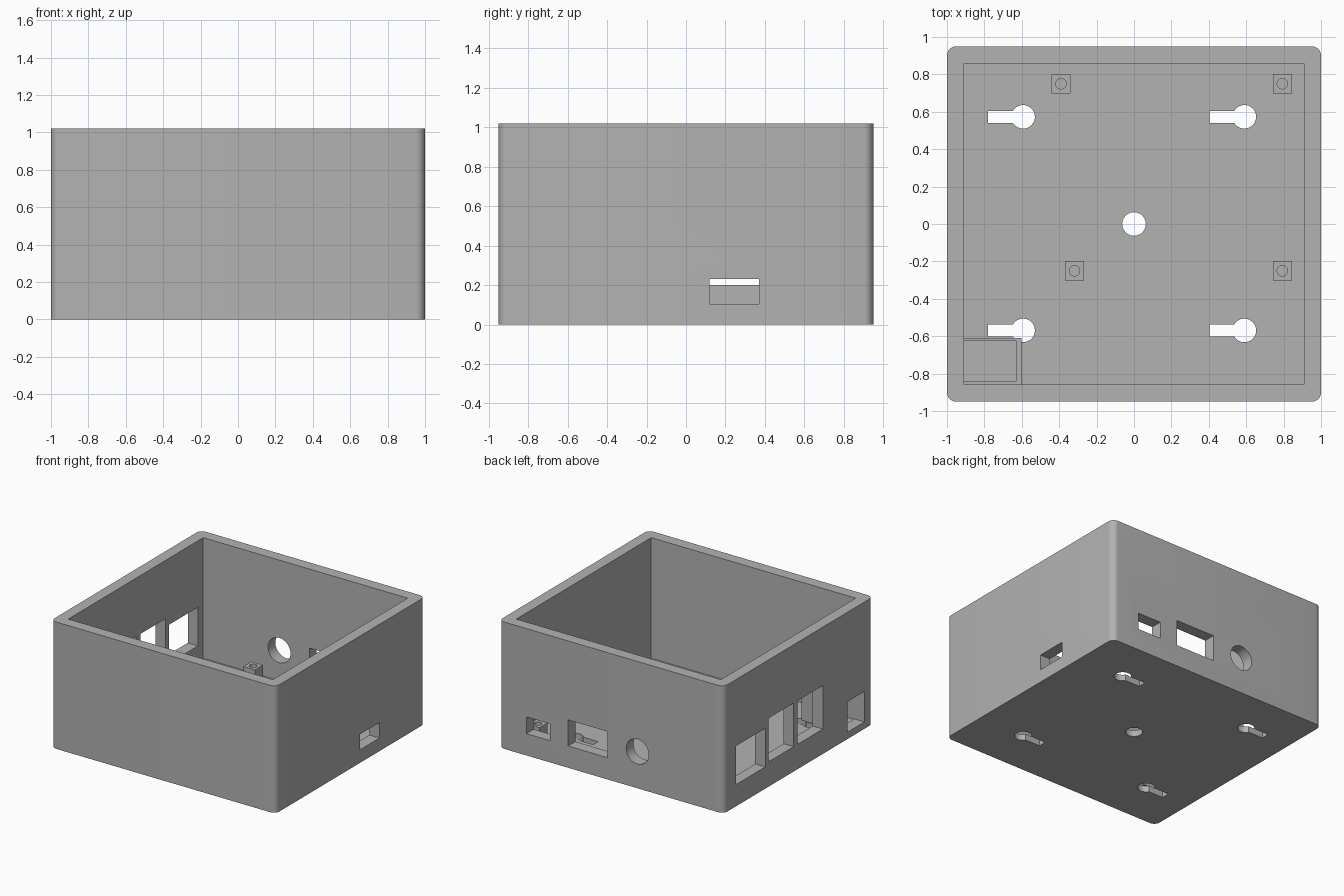
import bpy, bmesh, math
from mathutils import Matrix, Vector

if "Cube" in bpy.data.objects:
    bpy.data.objects.remove(bpy.data.objects["Cube"], do_unlink=True)

grey = bpy.data.materials.new("light_grey_plastic")
grey.use_nodes = True
colour = (0.45, 0.45, 0.45, 1)
grey.diffuse_color = colour
grey.node_tree.nodes["Principled BSDF"].inputs["Base Color"].default_value = colour


def finish(name, bm):
    mesh = bpy.data.meshes.new(name)
    bm.to_mesh(mesh)
    bm.free()
    obj = bpy.data.objects.new(name, mesh)
    bpy.context.collection.objects.link(obj)
    mesh.materials.append(grey)
    return obj


def box(name, x, y, z, radius=0):
    """Box from (min, max) ranges, with optional rounded upright edges."""
    bm = bmesh.new()
    bmesh.ops.create_cube(bm, size=1)
    for v in bm.verts:
        v.co = Vector(r[0] if c < 0 else r[1] for c, r in zip(v.co, (x, y, z)))
    if radius:
        upright = [e for e in bm.edges
                   if abs(e.verts[0].co.z - e.verts[1].co.z) > 0.01]
        bmesh.ops.bevel(bm, geom=upright, offset=radius, segments=8,
                        profile=0.5, affect='EDGES')
    return finish(name, bm)


def cylinder(name, centre, radius, depth, axis='Z'):
    bm = bmesh.new()
    turn = Matrix.Rotation(math.pi / 2, 4, 'X') if axis == 'Y' else Matrix()
    bmesh.ops.create_cone(bm, cap_ends=True, segments=40, radius1=radius,
                          radius2=radius, depth=depth,
                          matrix=Matrix.Translation(centre) @ turn)
    return finish(name, bm)


def cut(target, cutter):
    mod = target.modifiers.new("cut", 'BOOLEAN')
    mod.operation = 'DIFFERENCE'
    mod.solver = 'EXACT'
    mod.object = cutter
    bpy.context.view_layer.objects.active = target
    bpy.ops.object.modifier_apply(modifier=mod.name)
    bpy.data.objects.remove(cutter, do_unlink=True)


FLOOR = 0.05

# Open tray with rounded corners
case = box("case", (-1, 1), (-0.95, 0.95), (0, 1.02), 0.05)
cut(case, box("cavity", (-0.91, 0.91), (-0.857, 0.857), (FLOOR, 1.2)))

# Ports in the right-hand (-x) wall
for y, z in (((0.42, 0.79), (0.175, 0.485)),
             ((0.06, 0.38), (0.2, 0.55)),
             ((-0.31, 0.01), (0.2, 0.55)),
             ((-0.84, -0.625), (0.055, 0.3))):
    cut(case, box("port", (-1.1, -0.89), y, z))

# Card slot in the left-hand (+x) wall
cut(case, box("card_slot", (0.89, 1.1), (0.12, 0.37), (0.105, 0.23)))

# Back wall ports and round hole
cut(case, box("small_port", (0.545, 0.755), (0.8, 1.1), (0.175, 0.31)))
cut(case, box("wide_port", (0.035, 0.385), (0.8, 1.1), (0.175, 0.385)))
cut(case, cylinder("round_port", (-0.233, 0.9, 0.295), 0.1, 0.3, 'Y'))

# Keyhole hangers and centre hole through the floor
cut(case, cylinder("centre_hole", (0, 0, 0), 0.063, 0.3))
for x in (-0.593, 0.59):
    for y in (-0.569, 0.573):
        cut(case, cylinder("hanger_hole", (x, y, 0), 0.063, 0.3))
        cut(case, box("hanger_slot", (x - 0.187, x), (y - 0.032, y + 0.032),
                      (-0.1, 0.15)))

# Board standoffs with screw holes
for x, y in ((-0.39, 0.75), (0.793, 0.75), (-0.318, -0.25), (0.793, -0.25)):
    post = box("standoff", (x - 0.051, x + 0.051), (y - 0.051, y + 0.051),
               (FLOOR, 0.17))
    cut(post, cylinder("screw_hole", (x, y, 0.15), 0.028, 0.18))

# Open-topped corner pocket behind the last port
pocket = box("corner_pocket", (-0.91, -0.602), (-0.857, -0.61), (FLOOR, 0.32))
cut(pocket, box("pocket_space", (-1, -0.63), (-0.84, -0.625), (0, 0.5)))

# Smooth the rounded surfaces, keep the corners crisp
for obj in bpy.context.collection.objects:
    obj.select_set(obj.type == 'MESH')
bpy.context.view_layer.objects.active = case
bpy.ops.object.shade_smooth_by_angle(angle=math.radians(30))
